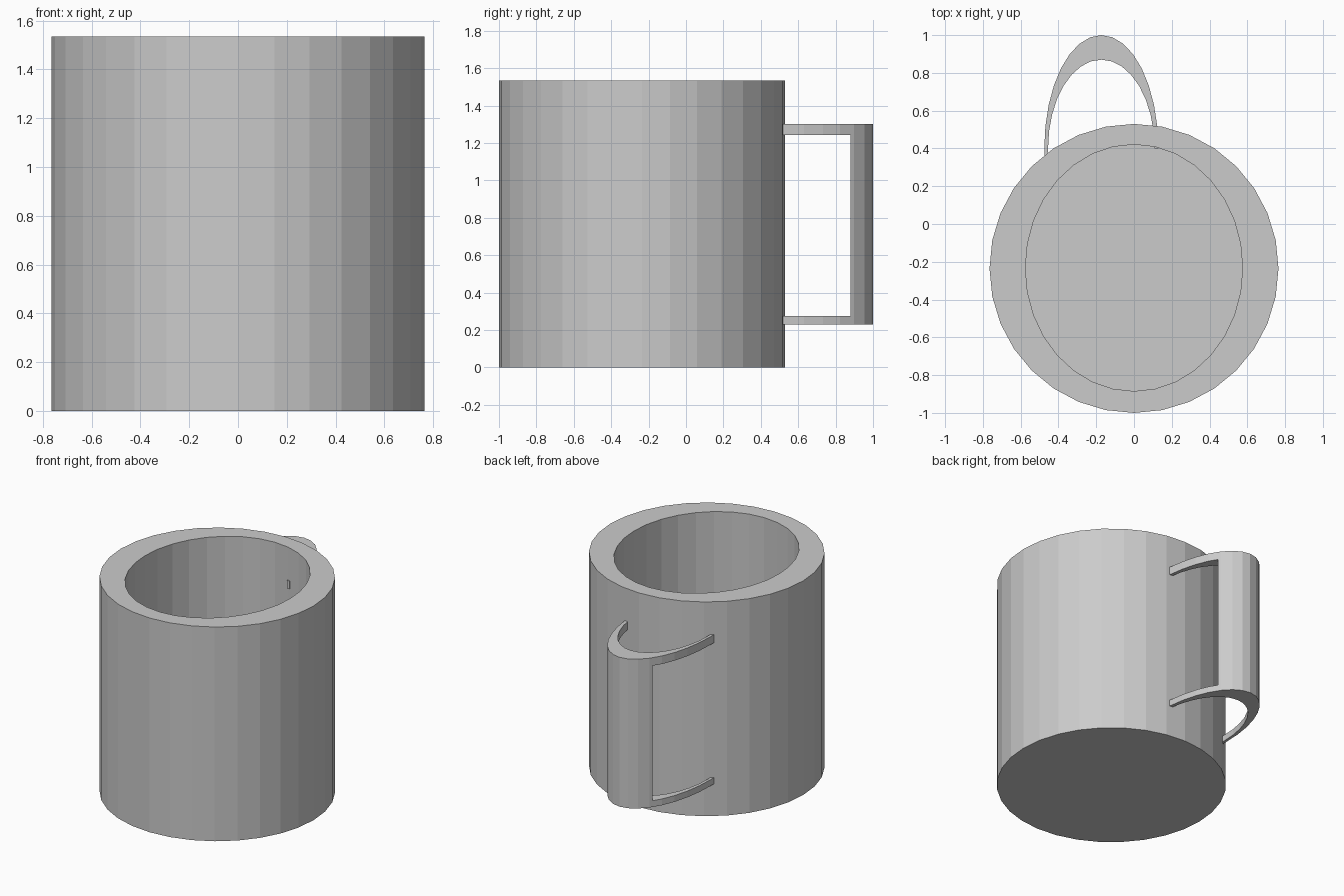
import bpy
import bmesh
from math import sin, cos, pi

cube = bpy.data.objects.get("Cube")
if cube:
    bpy.data.objects.remove(cube, do_unlink=True)

SIDES = 32
HEIGHT = 1.535

grey = bpy.data.materials.new("plain_grey")
grey.use_nodes = True
colour = (0.6, 0.6, 0.6, 1)
grey.diffuse_color = colour
grey.node_tree.nodes["Principled BSDF"].inputs["Base Color"].default_value = colour


def finish(name, bm):
    bmesh.ops.recalc_face_normals(bm, faces=bm.faces)
    mesh = bpy.data.meshes.new(name)
    bm.to_mesh(mesh)
    bm.free()
    mesh.materials.append(grey)
    obj = bpy.data.objects.new(name, mesh)
    bpy.context.collection.objects.link(obj)
    return obj


# Mug body: round outside, slightly oval cavity, built as stacked rings
bm = bmesh.new()


def ring(rx, ry, cy, z):
    angles = [2 * pi * i / SIDES for i in range(SIDES)]
    return [bm.verts.new((rx * sin(a), cy + ry * cos(a), z)) for a in angles]


rings = [ring(0.765, 0.765, -0.235, 0),
         ring(0.765, 0.765, -0.235, HEIGHT),
         ring(0.575, 0.653, -0.232, HEIGHT),
         ring(0.575, 0.653, -0.232, 0.15)]
for low, high in zip(rings, rings[1:]):
    for i in range(SIDES):
        j = (i + 1) % SIDES
        bm.faces.new((low[i], low[j], high[j], high[i]))
bm.faces.new(rings[0])
bm.faces.new(rings[-1])
finish("mug_body", bm)


# Handle: crescent outline extruded upward, offset to the right of the mug
def arc(rx, ry):
    half = SIDES // 2
    pts = [(-0.173 + rx * cos(pi * i / half), 0.4 + ry * sin(pi * i / half))
           for i in range(half + 1)]
    return pts + [(pts[-1][0], 0.34)]


bm = bmesh.new()
outline = arc(0.302, 0.6) + arc(0.282, 0.47)[::-1]
base = bm.faces.new([bm.verts.new((x, y, 0.23)) for x, y in outline])
extruded = bmesh.ops.extrude_face_region(bm, geom=[base])
top = [v for v in extruded["geom"] if isinstance(v, bmesh.types.BMVert)]
bmesh.ops.translate(bm, verts=top, vec=(0, 0, 1.07))
handle = finish("handle", bm)

# Side opening between the two arms of the handle
bm = bmesh.new()
bmesh.ops.create_cube(bm, size=1)
bmesh.ops.scale(bm, vec=(2, 0.88, 0.967), verts=bm.verts)
bmesh.ops.translate(bm, vec=(0, 0.44, 0.7585), verts=bm.verts)
cutter = finish("handle_opening_cutter", bm)
cutter.hide_render = True
cutter.hide_viewport = True
cutter.display_type = 'WIRE'

cut = handle.modifiers.new("opening", 'BOOLEAN')
cut.operation = 'DIFFERENCE'
cut.solver = 'EXACT'
cut.object = cutter
